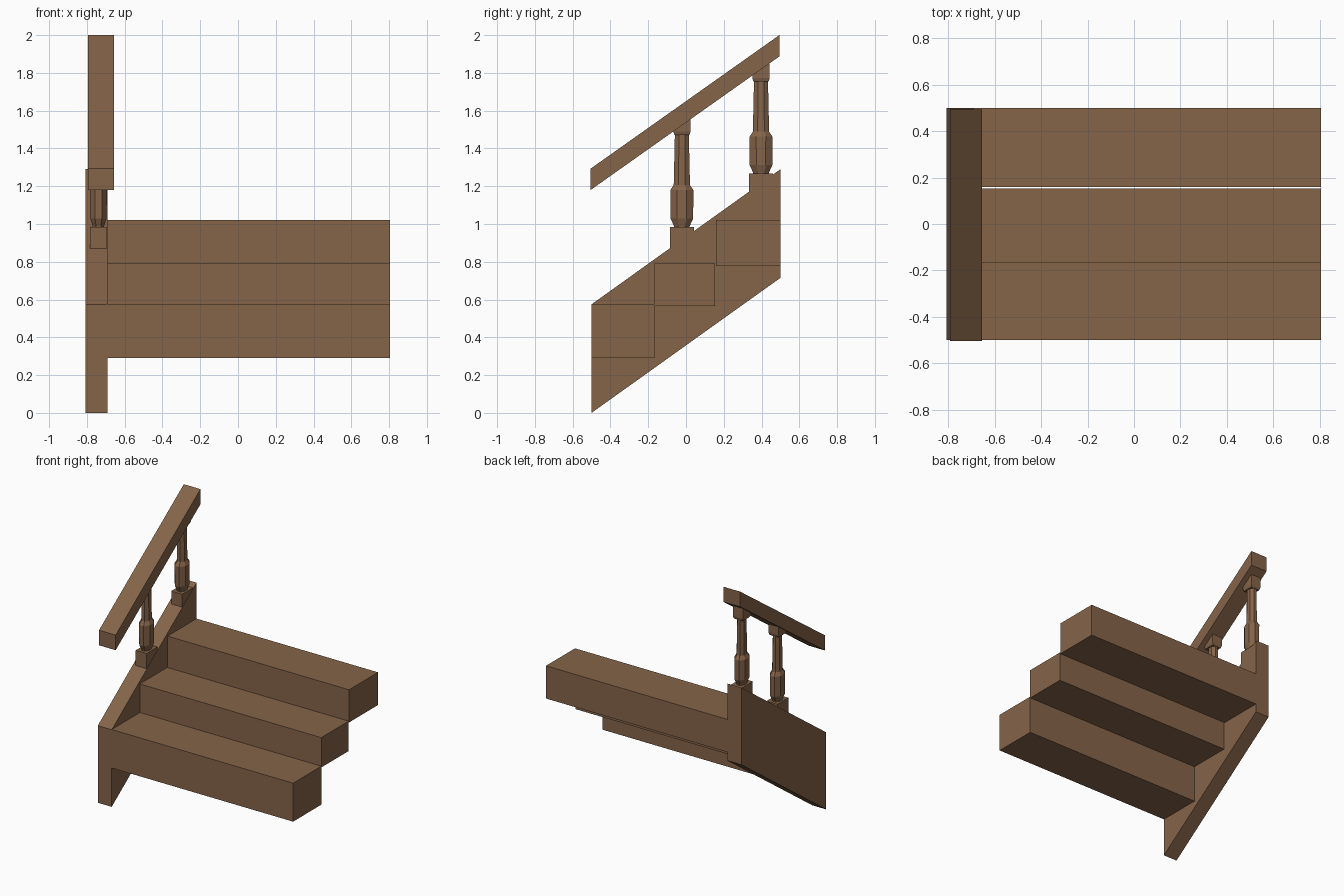
import bpy, bmesh, math

if "Cube" in bpy.data.objects:
    bpy.data.objects.remove(bpy.data.objects["Cube"])

wood = bpy.data.materials.new("brown_wood")
wood.diffuse_color = (0.235, 0.127, 0.066, 1)
wood.use_nodes = True
wood.node_tree.nodes["Principled BSDF"].inputs["Base Color"].default_value = wood.diffuse_color


def finish(bm, name):
    bmesh.ops.recalc_face_normals(bm, faces=bm.faces)
    mesh = bpy.data.meshes.new(name)
    bm.to_mesh(mesh)
    bm.free()
    mesh.materials.append(wood)
    obj = bpy.data.objects.new(name, mesh)
    bpy.context.collection.objects.link(obj)
    return obj


def extrude_x(name, profile, x0, x1):
    """Closed prism from a (y, z) profile, running from x0 to x1."""
    bm = bmesh.new()
    face = bm.faces.new([bm.verts.new((x0, y, z)) for y, z in profile])
    ext = bmesh.ops.extrude_face_region(bm, geom=[face])["geom"]
    verts = [v for v in ext if isinstance(v, bmesh.types.BMVert)]
    bmesh.ops.translate(bm, verts=verts, vec=(x1 - x0, 0, 0))
    return finish(bm, name)


def box(name, x0, x1, y0, y1, z0, z1):
    return extrude_x(name, [(y0, z0), (y1, z0), (y1, z1), (y0, z1)], x0, x1)


def turned(name, x, y, z, profile, squash, sides=8):
    """Faceted post: rings of (half width, height), narrower in x."""
    bm = bmesh.new()
    rings = []
    for half, h in profile:
        r = half / math.cos(math.pi / sides)
        ring = []
        for i in range(sides):
            a = 2 * math.pi * (i + 0.5) / sides
            ring.append(bm.verts.new((x + squash * r * math.cos(a),
                                      y + r * math.sin(a), z + h)))
        rings.append(ring)
    for lo, hi in zip(rings, rings[1:]):
        for i in range(sides):
            j = (i + 1) % sides
            bm.faces.new((lo[i], lo[j], hi[j], hi[i]))
    bm.faces.new(rings[0])
    bm.faces.new(rings[-1])
    return finish(bm, name)


# Sloped side board
extrude_x("stringer", [(-0.5, 0), (0.5, 0.715), (0.5, 1.29), (-0.5, 0.575)],
          -0.807, -0.692)

# Steps
for i, (y0, y1, z0, z1) in enumerate([(-0.5, -0.168, 0.29, 0.577),
                                      (-0.168, 0.154, 0.567, 0.79),
                                      (0.159, 0.5, 0.778, 1.022)]):
    box(f"step_{i + 1}", -0.70, 0.805, y0, y1, z0, z1)

# Balusters: base block, turned post, chamfered cap sunk into the rail
post = [(0.040, -0.01), (0.042, 0.005), (0.060, 0.045), (0.061, 0.195),
        (0.043, 0.222), (0.037, 0.49)]
px = -0.739
for i, (y, z) in enumerate([(-0.022, 0.985), (0.397, 1.267)]):
    box(f"baluster_base_{i + 1}", px - 0.045, px + 0.045,
        y - 0.064, min(y + 0.064, 0.499), z - 0.2, z)
    turned(f"baluster_post_{i + 1}", px, y, z, post, 0.73)
    turned(f"baluster_cap_{i + 1}", px, y, z,
           [(0.040, 0.487), (0.046, 0.505), (0.046, 0.59)], 0.9, sides=4)

# Handrail
extrude_x("handrail", [(-0.505, 1.18), (0.494, 1.887), (0.494, 2.0), (-0.505, 1.293)],
          -0.793, -0.656)
